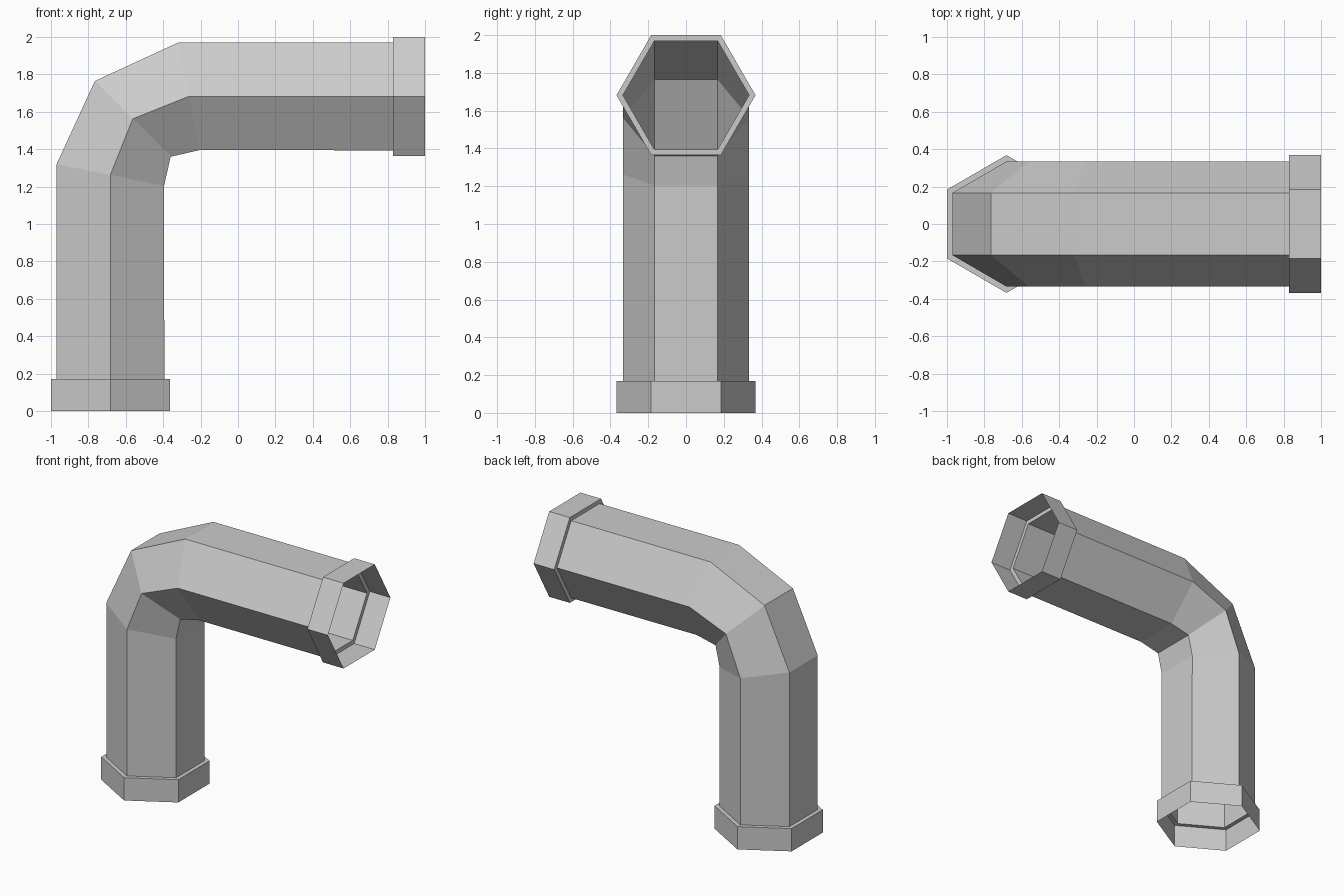
import bpy, bmesh

if "Cube" in bpy.data.objects:
    bpy.data.objects.remove(bpy.data.objects["Cube"])


def loft(name, rings):
    """Skin open hexagonal rings, each given as (outer xz, inner xz, radius in y)."""
    bm = bmesh.new()
    loops = []
    for (ox, oz), (ix, iz), r in rings:
        mx, mz = (ox + ix) / 2, (oz + iz) / 2
        pts = [(ox, -r / 2, oz), (mx, -r, mz), (ix, -r / 2, iz),
               (ix, r / 2, iz), (mx, r, mz), (ox, r / 2, oz)]
        loops.append([bm.verts.new(p) for p in pts])
    for a, b in zip(loops, loops[1:]):
        for i in range(6):
            j = (i + 1) % 6
            bm.faces.new((a[i], a[j], b[j], b[i]))
    mesh = bpy.data.meshes.new(name)
    bm.to_mesh(mesh)
    bm.free()
    obj = bpy.data.objects.new(name, mesh)
    bpy.context.collection.objects.link(obj)
    return obj


CX, CZ = -0.682, 1.682      # axes of the upright and the level run
R, RC = 0.334, 0.368        # corner radius of pipe and collar
A, AC = 0.288, 0.318        # flat-to-axis distance of pipe and collar


def upright(z, a, r):
    return (CX - a, z), (CX + a, z), r


def level(x, a, r):
    return (x, CZ + a), (x, CZ - a), r


# Pipe with a faceted elbow
loft("elbow_pipe", [
    upright(0.17, A, R),
    ((-0.97, 1.32), (-0.395, 1.205), R),
    ((-0.765, 1.765), (-0.36, 1.36), R),
    ((-0.32, 1.97), (-0.205, 1.395), R),
    level(0.83, A, R),
])

# Open collars, each with a flat step where it meets the pipe
loft("lower_collar", [upright(0, AC, RC), upright(0.17, AC, RC), upright(0.17, A, R)])
loft("upper_collar", [level(0.83, A, R), level(0.83, AC, RC), level(1, AC, RC)])
